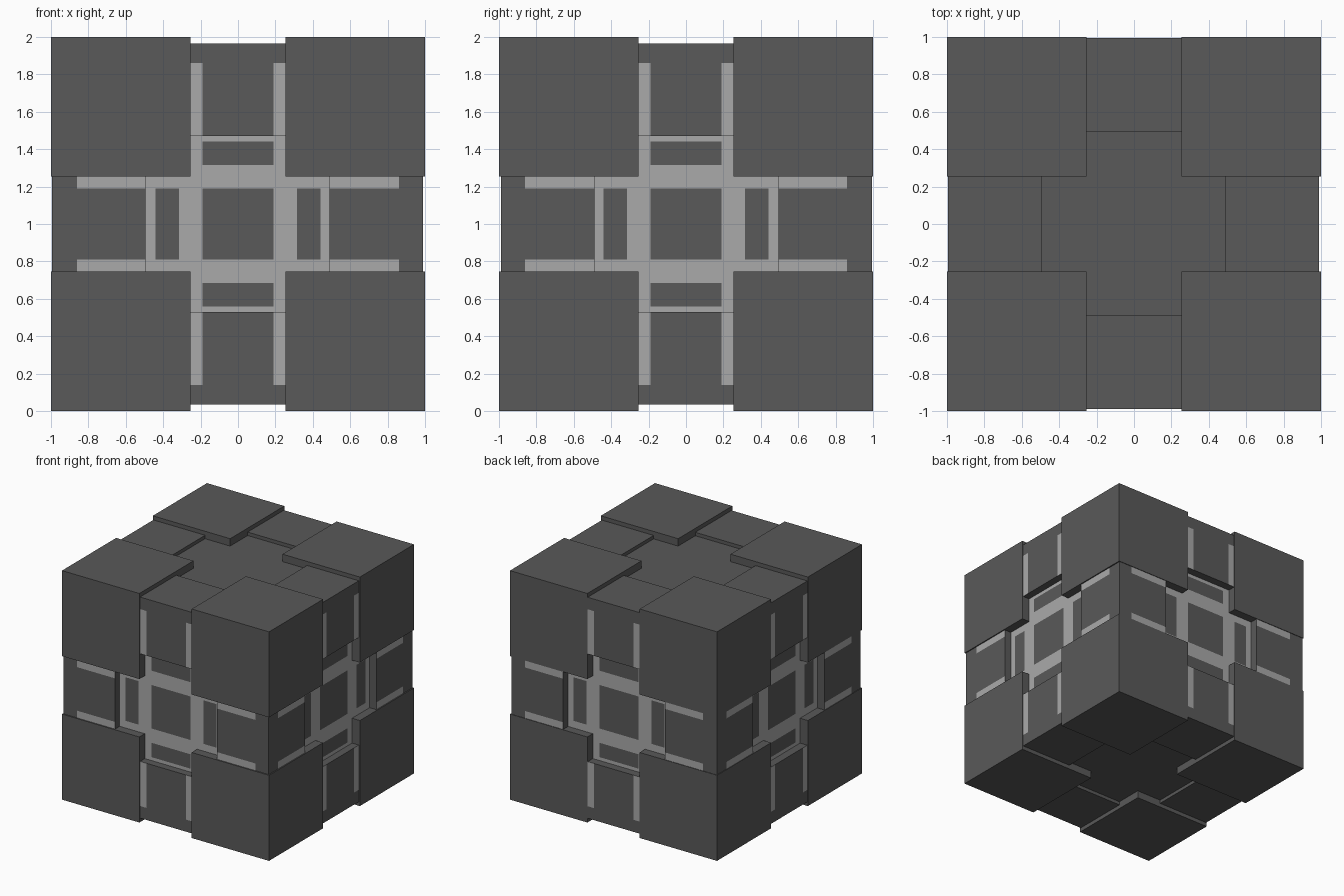
import bpy
import bmesh
from mathutils import Vector
from itertools import product

if "Cube" in bpy.data.objects:
    bpy.data.objects.remove(bpy.data.objects["Cube"])


def make_material(name, value):
    mat = bpy.data.materials.new(name)
    mat.use_nodes = True
    colour = (value, value, value, 1)
    mat.diffuse_color = colour
    mat.node_tree.nodes["Principled BSDF"].inputs["Base Color"].default_value = colour
    return mat


DARK = make_material("dark grey", 0.1)
LIGHT = make_material("light grey", 0.4)
CENTRE = Vector((0, 0, 1))
GAP = 0.253      # half width of the slot between corner blocks
BAR = 0.19       # inner side of the light strips


def box(name, lo, hi, cuts=(), is_light=None):
    """Box about the centre, sliced at +-cuts on every axis, coloured by a rule."""
    bm = bmesh.new()
    bmesh.ops.create_cube(bm, size=1)
    lo, hi = Vector(lo), Vector(hi)
    for v in bm.verts:
        v.co = (lo + hi) / 2 + v.co * (hi - lo)
    for axis, cut, sign in product(range(3), cuts, (-1, 1)):
        normal = Vector([float(i == axis) for i in range(3)])
        bmesh.ops.bisect_plane(bm, geom=bm.verts[:] + bm.edges[:] + bm.faces[:],
                               plane_co=normal * cut * sign, plane_no=normal)
    bm.normal_update()
    for f in bm.faces:
        # only upright faces carry the light pattern
        if is_light and abs(f.normal.z) < 0.5:
            c = f.calc_center_median()
            u = abs(c.y if abs(f.normal.x) > 0.5 else c.x)
            f.material_index = int(is_light(u, abs(c.z)))
    bmesh.ops.translate(bm, verts=bm.verts[:], vec=CENTRE)
    mesh = bpy.data.meshes.new(name)
    bm.to_mesh(mesh)
    bm.free()
    mesh.materials.append(DARK)
    mesh.materials.append(LIGHT)
    obj = bpy.data.objects.new(name, mesh)
    bpy.context.collection.objects.link(obj)


def core_light(u, v):
    small, large = min(u, v), max(u, v)
    window = small < BAR and (large < BAR or 0.315 < large < 0.44)
    return not window


def strip_light(u, v):
    small, large = min(u, v), max(u, v)
    return BAR < small < GAP and large < 0.86


# recessed core with the framed windows
box("core", (-0.925, -0.925, -0.935), (0.925, 0.925, 0.935), (BAR, 0.315, 0.44), core_light)

# eight corner blocks
for signs in product((-1, 1), repeat=3):
    lo = [GAP if s > 0 else -1 for s in signs]
    hi = [1 if s > 0 else -GAP for s in signs]
    box("corner_block", lo, hi)

# twelve edge blocks, one set along each axis
inner = ((-0.495, 0.49), (-0.49, 0.495), (-0.47, 0.47))
outer = ((-0.995, 0.99), (-0.99, 0.995), (-0.965, 0.965))
for along in range(3):
    for signs in product((0, 1), repeat=2):
        side = iter(signs)
        lo, hi = [], []
        for axis in range(3):
            if axis == along:
                a, b = -GAP, GAP
            else:
                s = next(side)
                a, b = sorted((inner[axis][s], outer[axis][s]))
            lo.append(a)
            hi.append(b)
        box("edge_block", lo, hi, (BAR, 0.86), strip_light)
